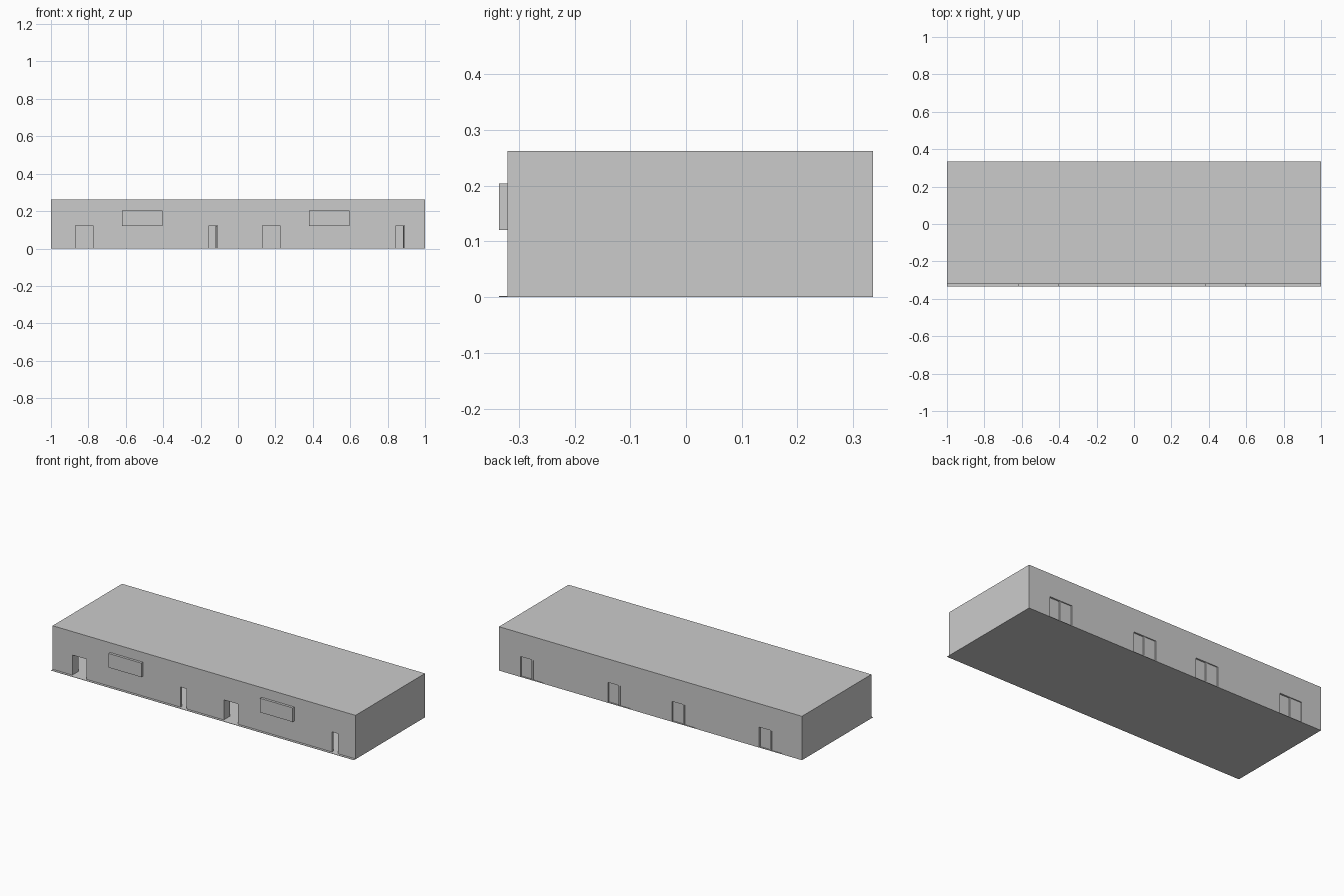
import bpy, bmesh
from mathutils import Matrix, Vector

if "Cube" in bpy.data.objects:
    bpy.data.objects.remove(bpy.data.objects["Cube"])

FRONT, BACK, TOP, FLOOR, T = -0.32, 0.335, 0.262, 0.002, 0.012
DOOR_H = 0.122
UNITS = (-0.5, 0.5)              # two identical units side by side
PATIO = (-0.293, 0.282)          # patio door centres within a unit
PATIO_W = 0.15


def boxes(name, spans):
    """One object made of boxes given as (x0, x1, y0, y1, z0, z1)."""
    bm = bmesh.new()
    for x0, x1, y0, y1, z0, z1 in spans:
        c = Vector((x0 + x1, y0 + y1, z0 + z1)) / 2
        m = Matrix.Translation(c) @ Matrix.Diagonal((x1 - x0, y1 - y0, z1 - z0, 1))
        bmesh.ops.create_cube(bm, size=1, matrix=m)
    me = bpy.data.meshes.new(name)
    bm.to_mesh(me)
    bm.free()
    ob = bpy.data.objects.new(name, me)
    bpy.context.collection.objects.link(ob)
    return ob


def cut(ob, name, spans):
    cutter = boxes(name, spans)
    cutter.hide_render = True
    cutter.hide_set(True)
    cutter.display_type = 'WIRE'
    mod = ob.modifiers.new(name, 'BOOLEAN')
    mod.operation = 'DIFFERENCE'
    mod.solver = 'EXACT'
    mod.object = cutter


# Thin floor slab, reaching out in front of the wall
boxes("floor_slab", [(-1, 1, -0.335, BACK, 0, FLOOR)])

# Hollow shell with a party wall between the units
shell = boxes("building_shell", [(-1, 1, FRONT, BACK, FLOOR, TOP)])
cut(shell, "room_cutter",
    [(u - 0.5 + T, u + 0.5 - T, FRONT + T, BACK - T, -0.05, TOP - T) for u in UNITS])

# Front doorways and rear patio openings
holes = []
for u in UNITS:
    holes.append((u - 0.37, u - 0.275, FRONT - 0.05, FRONT + 0.03, -0.06, DOOR_H))
    holes.append((u + 0.345, u + 0.39, FRONT - 0.05, FRONT + 0.03, -0.06, DOOR_H))
    for p in PATIO:
        holes.append((u + p - PATIO_W / 2, u + p + PATIO_W / 2,
                      BACK - 0.03, BACK + 0.05, -0.06, DOOR_H))
cut(shell, "opening_cutter", holes)

for i, u in enumerate(UNITS, 1):
    # High window box projecting from the front wall
    boxes(f"window_box_{i}", [(u - 0.12, u + 0.096, -0.335, FRONT + 0.004, 0.12, 0.204)])
    # Door leaves standing open into the rooms
    boxes(f"wide_door_leaf_{i}", [(u - 0.375, u - 0.37, FRONT + T, FRONT + 0.058, FLOOR, DOOR_H)])
    boxes(f"narrow_door_leaf_{i}", [(u + 0.381, u + 0.387, FRONT + 0.004, FRONT + 0.05, FLOOR, DOOR_H - 0.001)])
    # Sliding patio doors: two panes at staggered depth and a centre post
    for j, p in enumerate(PATIO, 1):
        x, h = u + p, PATIO_W / 2
        boxes(f"patio_door_{i}_{j}", [
            (x - h, x, BACK - 0.010, BACK - 0.006, FLOOR, DOOR_H),
            (x, x + h, BACK - 0.014, BACK - 0.010, FLOOR, DOOR_H),
            (x - 0.005, x + 0.005, BACK - 0.012, BACK - 0.002, FLOOR, DOOR_H)])
